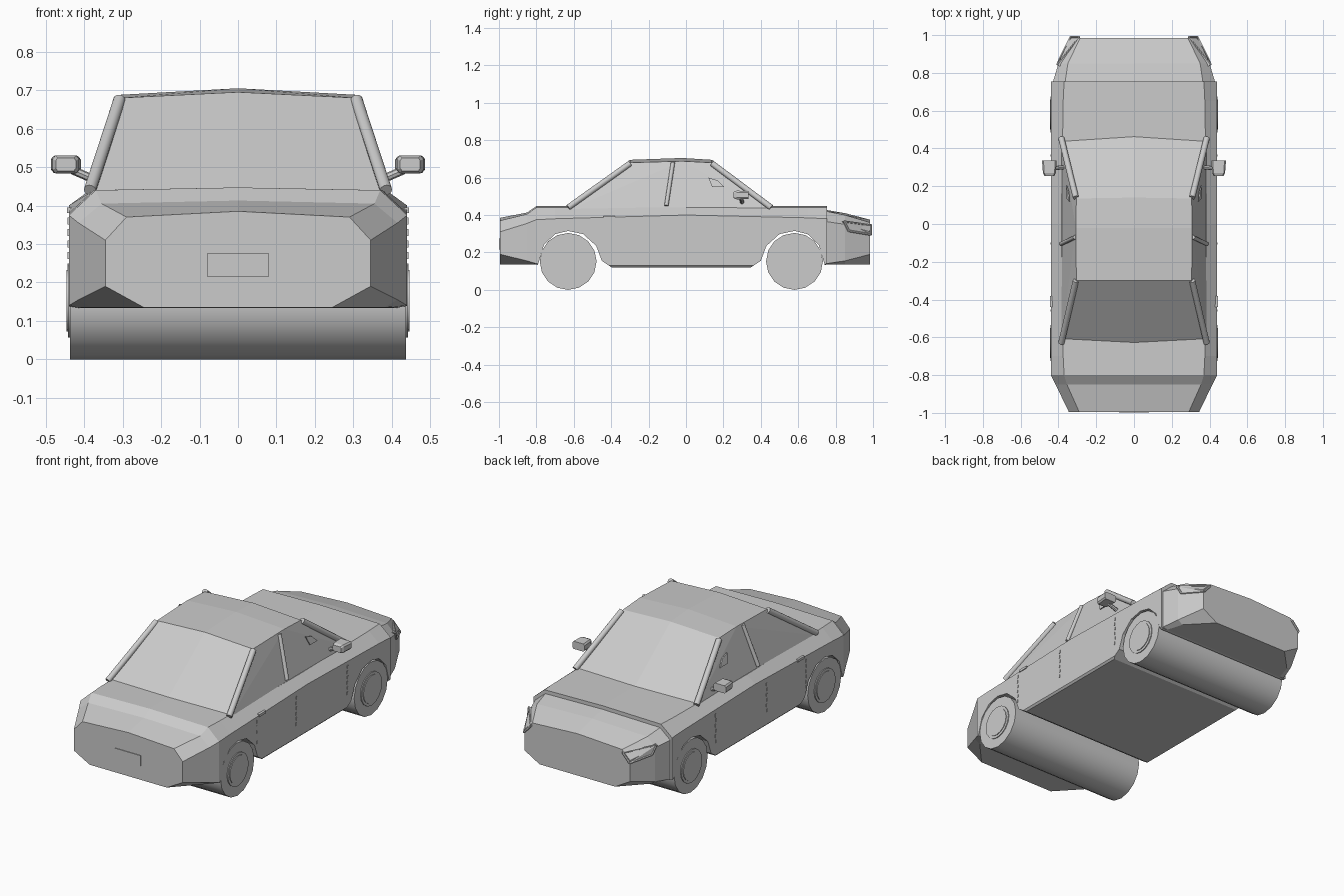
import bpy, bmesh
from mathutils import Vector

cube = bpy.data.objects.get("Cube")
if cube:
    bpy.data.objects.remove(cube, do_unlink=True)

grey = bpy.data.materials.new("light grey")
grey.use_nodes = True
grey.diffuse_color = (0.6, 0.6, 0.6, 1)
grey.node_tree.nodes["Principled BSDF"].inputs["Base Color"].default_value = (0.6, 0.6, 0.6, 1)


def finish(name, bm, smooth=False):
    bmesh.ops.recalc_face_normals(bm, faces=bm.faces)
    mesh = bpy.data.meshes.new(name)
    bm.to_mesh(mesh)
    bm.free()
    mesh.materials.append(grey)
    obj = bpy.data.objects.new(name, mesh)
    bpy.context.collection.objects.link(obj)
    if smooth:
        bpy.ops.object.select_all(action="DESELECT")
        obj.select_set(True)
        bpy.context.view_layer.objects.active = obj
        bpy.ops.object.shade_smooth_by_angle(angle=0.6)
    return obj


def loft(name, rings):
    """Skin a row of closed rings and cap both ends."""
    bm = bmesh.new()
    rows = [[bm.verts.new(p) for p in ring] for ring in rings]
    n = len(rows[0])
    for a, b in zip(rows, rows[1:]):
        for i in range(n):
            bm.faces.new((a[i], a[(i + 1) % n], b[(i + 1) % n], b[i]))
    bm.faces.new(rows[0])
    bm.faces.new(rows[-1])
    return finish(name, bm)


def section(y, floor, side, shoulder, crown):
    """Symmetric body ring: floor (x, z), side (x, low z, high z), shoulder (x, z), crown z."""
    half = [floor, side[:2], (side[0], side[2]), shoulder]
    right = [(x, y, z) for x, z in half]
    left = [(-x, y, z) for x, z in reversed(half)]
    return right + [(0, y, crown)] + left


def hull(name, points):
    bm = bmesh.new()
    for p in points:
        bm.verts.new(p)
    bmesh.ops.convex_hull(bm, input=bm.verts)
    bmesh.ops.dissolve_limit(bm, angle_limit=0.02, verts=bm.verts, edges=bm.edges)
    return finish(name, bm)


def box(name, centre, size):
    c, s = Vector(centre), Vector(size) / 2
    return hull(name, [c + Vector((i * s.x, j * s.y, k * s.z))
                       for i in (-1, 1) for j in (-1, 1) for k in (-1, 1)])


def rod(name, start, end, radius, sides=12):
    a, b = Vector(start), Vector(end)
    bm = bmesh.new()
    bmesh.ops.create_cone(bm, cap_ends=True, segments=sides, radius1=radius,
                          radius2=radius, depth=(b - a).length)
    bmesh.ops.rotate(bm, verts=bm.verts,
                     matrix=(b - a).to_track_quat("Z", "Y").to_matrix())
    bmesh.ops.translate(bm, verts=bm.verts, vec=(a + b) / 2)
    return finish(name, bm, smooth=True)


# Main body, from tail to the end of the bonnet
body = loft("body", [
    section(-0.995, (0.245, 0.135), (0.345, 0.19, 0.31), (0.29, 0.37), 0.385),
    section(-0.85, (0.38, 0.135), (0.415, 0.155, 0.355), (0.355, 0.405), 0.413),
    section(-0.80, (0.41, 0.135), (0.44, 0.14, 0.375), (0.37, 0.44), 0.447),
    section(-0.70, (0.43, 0.12), (0.44, 0.13, 0.38), (0.375, 0.44), 0.447),
    section(0.00, (0.43, 0.12), (0.44, 0.13, 0.40), (0.385, 0.44), 0.447),
    section(0.65, (0.43, 0.12), (0.44, 0.13, 0.385), (0.375, 0.44), 0.447),
    section(0.755, (0.43, 0.135), (0.44, 0.14, 0.38), (0.37, 0.44), 0.447),
])

# Wheel arches cut out of the body
arch = [(-0.79, -0.1), (-0.79, 0.14), (-0.76, 0.24), (-0.70, 0.298), (-0.63, 0.315),
        (-0.55, 0.298), (-0.48, 0.235), (-0.45, 0.155), (-0.39, 0.115), (-0.39, -0.1)]
for name, place in (("rear", lambda y: y), ("front", lambda y: -0.05 - y)):
    cutter = loft(name + "_arch_cutter",
                  [[(x, place(y), z) for y, z in arch] for x in (-0.6, 0.6)])
    cutter.hide_render = True
    cutter.hide_set(True)
    cut = body.modifiers.new(name + " arch", "BOOLEAN")
    cut.object = cutter
    cut.operation = "DIFFERENCE"
    cut.solver = "EXACT"
bpy.context.view_layer.update()
cut_mesh = bpy.data.meshes.new_from_object(
    body.evaluated_get(bpy.context.evaluated_depsgraph_get()))
body.modifiers.clear()
body.data = cut_mesh
for obj in [o for o in bpy.data.objects if o.name.endswith("arch_cutter")]:
    bpy.data.objects.remove(obj, do_unlink=True)

# Nose, slightly lower than the bonnet
loft("nose", [
    section(0.75, (0.40, 0.135), (0.43, 0.14, 0.365), (0.365, 0.42), 0.427),
    section(0.85, (0.37, 0.135), (0.40, 0.155, 0.35), (0.35, 0.40), 0.41),
    section(0.985, (0.24, 0.135), (0.335, 0.19, 0.31), (0.285, 0.36), 0.375),
])

# Cabin with windows and crowned roof
cabin = [(0.0, 0.465, 0.445), (0.0, -0.63, 0.445), (0.0, 0.14, 0.695),
         (0.0, -0.02, 0.705), (0.0, -0.30, 0.695)]
for s in (1, -1):
    cabin += [(s * 0.385, 0.45, 0.43), (s * 0.385, -0.62, 0.43), (s * 0.305, 0.135, 0.68),
              (s * 0.308, -0.02, 0.688), (s * 0.305, -0.30, 0.68)]
hull("cabin", cabin)

# Axle drums
for end, y in (("front", 0.58), ("rear", -0.63)):
    rod(end + "_wheels", (-0.437, y, 0.152), (0.437, y, 0.152), 0.152, 16)

# Parts found on both sides
for side, s in (("left", 1), ("right", -1)):
    for end, y in (("front", 0.58), ("rear", -0.63)):
        rod(f"{side}_{end}_rim", (s * 0.43, y, 0.152), (s * 0.442, y, 0.152), 0.095, 16)
        rod(f"{side}_{end}_hubcap", (s * 0.43, y, 0.152), (s * 0.446, y, 0.152), 0.08, 16)

    # Roof pillars
    for name, low, high, r in (
            ("front_pillar", (0.385, 0.455, 0.44), (0.308, 0.14, 0.675), 0.016),
            ("middle_pillar", (0.385, -0.105, 0.45), (0.312, -0.07, 0.68), 0.011),
            ("rear_pillar", (0.385, -0.63, 0.44), (0.308, -0.30, 0.675), 0.016)):
        rod(f"{side}_{name}", (s * low[0], *low[1:]), (s * high[0], *high[1:]), r)

    # Door mirror
    rod(side + "_mirror_arm", (s * 0.375, 0.30, 0.468), (s * 0.43, 0.295, 0.492), 0.011, 8)
    housing = []
    for y, w, h in ((0.255, 0.026, 0.017), (0.27, 0.034, 0.023), (0.335, 0.039, 0.022)):
        for x, z in ((w, h * 0.6), (w * 0.8, h)):
            housing += [(s * 0.448 + i * x, y, 0.507 + k * z) for i in (-1, 1) for k in (-1, 1)]
    hull(side + "_mirror_housing", housing)

    # Small quarter plate on the front window
    hull(side + "_window_plate", [(s * (x + d), y, z) for d in (0, 0.006) for x, y, z in (
        (0.34, 0.12, 0.60), (0.344, 0.17, 0.585), (0.355, 0.205, 0.55), (0.355, 0.14, 0.55))])

    # Door seams as broken strips
    for seam, y in (("rear", -0.46), ("middle", -0.105), ("front", 0.36)):
        for i in range(6):
            box(f"{side}_{seam}_seam_{i + 1}", (s * 0.44, y + (i % 2) * 0.004, 0.21 + i * 0.03),
                (0.006, 0.006, 0.018))
    box(side + "_door_handle", (s * 0.437, -0.41, 0.388), (0.016, 0.06, 0.014))

    # Headlight lens and its frame
    corners = [Vector((s * x, y, z)) for x, y, z in (
        (0.405, 0.845, 0.365), (0.29, 0.99, 0.345), (0.335, 0.99, 0.295), (0.395, 0.87, 0.315))]
    lens = [c + Vector((d * s, d, 0)) for c in corners for d in (-0.015, 0)]
    hull(side + "_headlight", lens)
    for i, c in enumerate(corners):
        rod(f"{side}_headlight_frame_{i + 1}", c, corners[(i + 1) % 4], 0.006, 6)

# Number plate panel
box("plate_panel", (0, -0.996, 0.245), (0.16, 0.006, 0.06))
